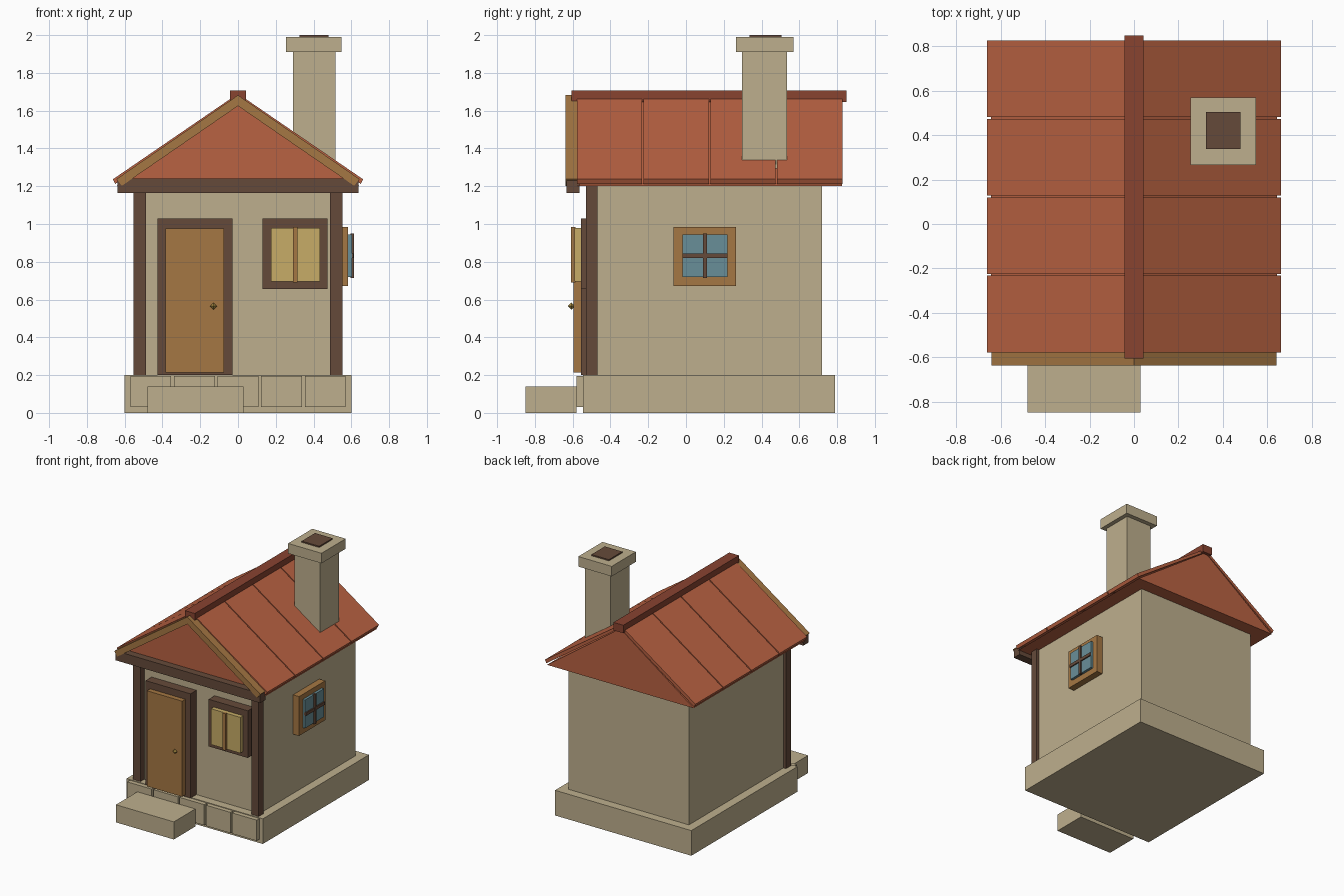
import bpy, bmesh
from mathutils import Matrix

if "Cube" in bpy.data.objects:
    bpy.data.objects.remove(bpy.data.objects["Cube"])


def material(name, rgb):
    m = bpy.data.materials.new(name)
    lin = [((c / 255 + 0.055) / 1.055) ** 2.4 for c in rgb]
    m.diffuse_color = (*lin, 1)
    m.use_nodes = True
    m.node_tree.nodes["Principled BSDF"].inputs["Base Color"].default_value = m.diffuse_color
    return m


STONE = material("sandy stone", (190, 175, 141))
WOOD = material("warm wood", (165, 119, 67))
DARK = material("dark timber", (101, 74, 58))
PANE = material("yellow pane", (199, 172, 103))
GLASS = material("blue glass", (105, 143, 152))
TILE = material("terracotta", (185, 98, 66))
RIDGE = material("dark terracotta", (136, 67, 48))
BRASS = material("brass", (178, 148, 70))


def finish(name, bm, mat):
    bmesh.ops.recalc_face_normals(bm, faces=bm.faces)
    me = bpy.data.meshes.new(name)
    bm.to_mesh(me)
    bm.free()
    me.materials.append(mat)
    ob = bpy.data.objects.new(name, me)
    bpy.context.collection.objects.link(ob)
    return ob


def box(name, x, y, z, mat):
    """Box from (min, max) ranges on each axis."""
    bm = bmesh.new()
    size = Matrix.Diagonal((x[1] - x[0], y[1] - y[0], z[1] - z[0], 1))
    mid = Matrix.Translation((sum(x) / 2, sum(y) / 2, sum(z) / 2))
    bmesh.ops.create_cube(bm, size=1, matrix=mid @ size)
    return finish(name, bm, mat)


def extrude_xz(name, profile, y, mat):
    """Profile in the x-z plane, extruded along y."""
    bm = bmesh.new()
    face = bm.faces.new([bm.verts.new((px, y[0], pz)) for px, pz in profile])
    ext = bmesh.ops.extrude_face_region(bm, geom=[face])
    verts = [v for v in ext["geom"] if isinstance(v, bmesh.types.BMVert)]
    bmesh.ops.translate(bm, vec=(0, y[1] - y[0], 0), verts=verts)
    return finish(name, bm, mat)


# Foundation, front stone blocks and step
box("foundation", (-0.6, 0.6), (-0.545, 0.79), (0, 0.2), STONE)
for i in range(5):
    cx = (i - 2) * 0.231
    box(f"foundation_block_{i + 1}", (cx - 0.108, cx + 0.108), (-0.58, -0.54), (0.03, 0.195), STONE)
box("door_step", (-0.48, 0.03), (-0.85, -0.58), (0, 0.14), STONE)

# Walls and front corner posts
box("walls", (-0.53, 0.53), (-0.48, 0.72), (0.2, 1.205), STONE)
for side, s in (("left", -1), ("right", 1)):
    box(f"{side}_post", sorted((s * 0.488, s * 0.553)), (-0.53, -0.468), (0.2, 1.2), DARK)

# Door with frame and knob
box("door_frame", (-0.425, -0.03), (-0.555, -0.47), (0.2, 1.03), DARK)
box("door", (-0.385, -0.075), (-0.595, -0.55), (0.215, 0.975), WOOD)
bm = bmesh.new()
bmesh.ops.create_uvsphere(bm, u_segments=4, v_segments=2, radius=0.019,
                          matrix=Matrix.Translation((-0.13, -0.607, 0.565)))
finish("door_knob", bm, BRASS)

# Front window
box("front_window_frame", (0.13, 0.475), (-0.555, -0.47), (0.655, 1.03), DARK)
box("front_window_pane", (0.175, 0.433), (-0.59, -0.55), (0.695, 0.98), PANE)
box("front_window_bar", (0.29, 0.315), (-0.608, -0.585), (0.69, 0.983), WOOD)

# Side window
box("side_window_frame", (0.52, 0.583), (-0.065, 0.265), (0.672, 0.985), WOOD)
box("side_window_glass", (0.575, 0.603), (-0.018, 0.22), (0.72, 0.945), GLASS)
box("side_window_bar_upright", (0.595, 0.614), (0.09, 0.112), (0.713, 0.95), DARK)
box("side_window_bar_level", (0.595, 0.612), (-0.018, 0.22), (0.82, 0.845), DARK)

# Roof core, tile panels and gable rafters
extrude_xz("roof_core", [(-0.645, 1.2), (0.645, 1.2), (0, 1.66)], (-0.575, 0.826), TILE)
for side, s in (("left", -1), ("right", 1)):
    panel = [(0, 1.665), (0, 1.69), (s * 0.662, 1.237), (s * 0.65, 1.212)]
    for i in range(4):
        y0 = -0.578 + i * 0.3535
        extrude_xz(f"{side}_roof_panel_{i + 1}", panel, (y0, y0 + 0.345), TILE)
    rafter = [(0, 1.625), (0, 1.682), (s * 0.643, 1.238), (s * 0.615, 1.202)]
    extrude_xz(f"{side}_rafter", rafter, (-0.638, -0.57), WOOD)
box("gable_beam", (-0.638, 0.638), (-0.632, -0.565), (1.165, 1.24), DARK)
box("roof_ridge", (-0.043, 0.043), (-0.605, 0.85), (1.645, 1.708), RIDGE)

# Chimney
box("chimney_stack", (0.29, 0.515), (0.297, 0.535), (1.25, 1.92), STONE)
box("chimney_cap", (0.255, 0.549), (0.266, 0.57), (1.91, 1.99), STONE)
box("chimney_flue", (0.325, 0.479), (0.337, 0.505), (1.98, 2.0), DARK)
